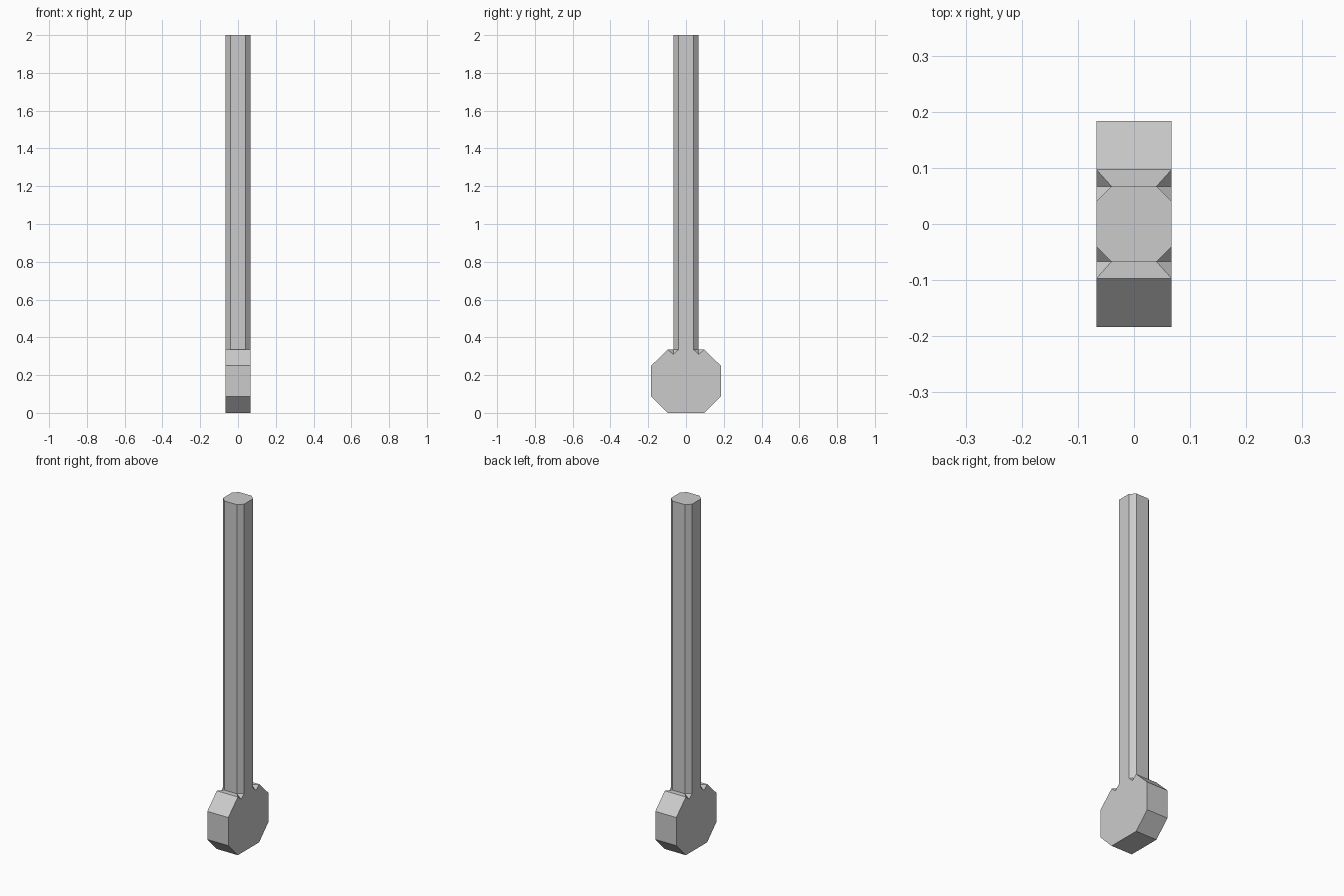
import bpy, bmesh

if "Cube" in bpy.data.objects:
    bpy.data.objects.remove(bpy.data.objects["Cube"])

R, F = 0.067, 0.04          # shaft half width and half width of each flat
TOP, HEAD = 2.0, 0.335      # shaft top and head top
CY, WY = 0.097, 0.184       # head half width at top/bottom and at the middle
NOTCH = 0.31                # lowest point of the corner notches

bm = bmesh.new()


def face(pts):
    bm.faces.new([bm.verts.new(p) for p in pts])


# shaft: octagonal prism, open at its base where it joins the head
ring = [(R, -F), (R, F), (F, R), (-F, R), (-R, F), (-R, -F), (-F, -R), (F, -R)]
for a, b in zip(ring, ring[1:] + ring[:1]):
    face([(*a, HEAD), (*b, HEAD), (*b, TOP), (*a, TOP)])
face([(*p, TOP) for p in ring])

# head: octagonal slab with notches beside the shaft
half = [(CY, HEAD), (WY, 0.25), (WY, 0.088), (CY, 0)]
for s in (-1, 1):
    for (y0, z0), (y1, z1) in zip(half, half[1:]):
        face([(-R, s * y0, z0), (R, s * y0, z0), (R, s * y1, z1), (-R, s * y1, z1)])
    face([(-F, s * R, HEAD), (F, s * R, HEAD), (R, s * CY, HEAD), (-R, s * CY, HEAD)])
    # side outline with a V on each side of the shaft
    side = half + [(-y, z) for y, z in reversed(half)]
    side += [(-R, NOTCH), (-F, HEAD), (F, HEAD), (R, NOTCH)]
    face([(s * R, y, z) for y, z in side])
    # inner faces of the notches
    for t in (-1, 1):
        inner, low = (t * F, s * R, HEAD), (t * R, s * R, NOTCH)
        face([inner, low, (t * R, s * CY, HEAD)])
        face([inner, low, (t * R, s * F, HEAD)])
face([(-R, -CY, 0), (R, -CY, 0), (R, CY, 0), (-R, CY, 0)])

bmesh.ops.remove_doubles(bm, verts=bm.verts, dist=0.0005)
bmesh.ops.recalc_face_normals(bm, faces=bm.faces)
mesh = bpy.data.meshes.new("shaft_with_octagonal_head")
bm.to_mesh(mesh)
bm.free()
obj = bpy.data.objects.new("shaft_with_octagonal_head", mesh)
bpy.context.collection.objects.link(obj)
